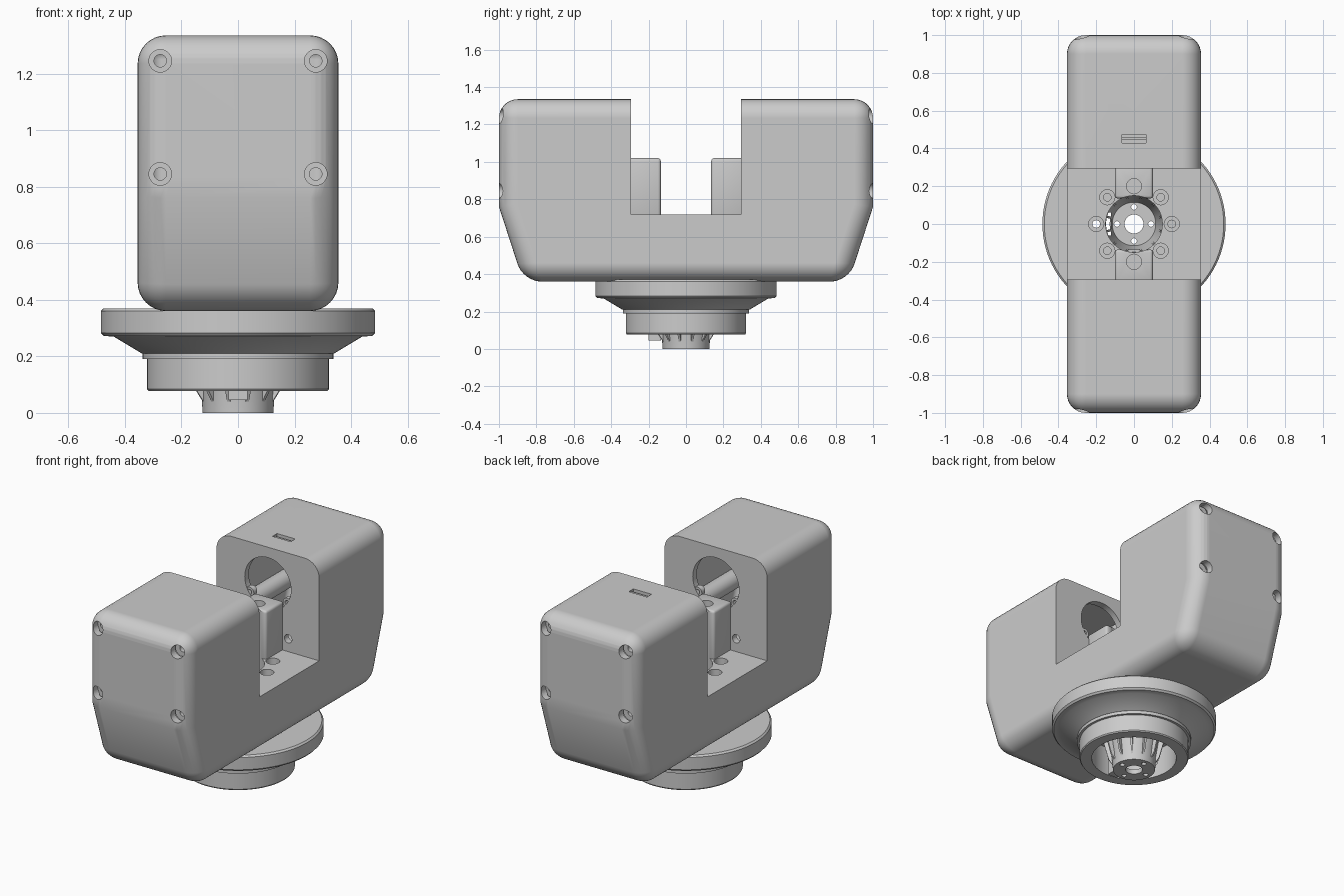
import bpy, bmesh, math
from mathutils import Matrix, Vector

if "Cube" in bpy.data.objects:
    bpy.data.objects.remove(bpy.data.objects["Cube"])


def make(name, bm):
    bmesh.ops.recalc_face_normals(bm, faces=bm.faces[:])
    me = bpy.data.meshes.new(name)
    bm.to_mesh(me)
    bm.free()
    ob = bpy.data.objects.new(name, me)
    bpy.context.collection.objects.link(ob)
    return ob


def box(name, lo, hi, bevel=0):
    bm = bmesh.new()
    lo, hi = Vector(lo), Vector(hi)
    m = Matrix.Translation((lo + hi) / 2) @ Matrix.Diagonal((*(hi - lo), 1))
    bmesh.ops.create_cube(bm, size=1, matrix=m)
    if bevel:
        bmesh.ops.bevel(bm, geom=bm.edges[:], offset=bevel, segments=3, profile=0.5, affect='EDGES')
    return make(name, bm)


def prism(name, pts, half, bevel=0, skip=()):
    """Profile in y,z extruded along x; edges along x at the skip points stay unbevelled."""
    bm = bmesh.new()
    f = bm.faces.new([bm.verts.new((-half, y, z)) for y, z in pts])
    r = bmesh.ops.extrude_face_region(bm, geom=[f])
    bmesh.ops.translate(bm, vec=(2 * half, 0, 0), verts=[v for v in r['geom'] if isinstance(v, bmesh.types.BMVert)])
    bmesh.ops.recalc_face_normals(bm, faces=bm.faces[:])
    if bevel:
        def kept(e):
            a, b = e.verts
            return abs(a.co.x - b.co.x) > 0.01 and any(abs(a.co.z - z) < 0.001 for z in skip)
        bmesh.ops.bevel(bm, geom=[e for e in bm.edges if not kept(e)], offset=bevel,
                        segments=8, profile=0.5, affect='EDGES')
    return make(name, bm)


def cylinders(name, items, axis='Z', seg=32):
    """items: (x, y, z, radius, length), centred."""
    bm = bmesh.new()
    rot = Matrix.Rotation(math.pi / 2, 4, 'X') if axis == 'Y' else Matrix()
    for x, y, z, r, d in items:
        bmesh.ops.create_cone(bm, cap_ends=True, segments=seg, radius1=r, radius2=r, depth=d,
                              matrix=Matrix.Translation((x, y, z)) @ rot)
    return make(name, bm)


def lathe(name, prof, seg=96):
    """Closed r,z profile turned around z."""
    bm = bmesh.new()
    rings = [[bm.verts.new((r * math.cos(2 * math.pi * i / seg), r * math.sin(2 * math.pi * i / seg), z))
              for i in range(seg)] for r, z in prof]
    for a, b in zip(rings, rings[1:] + rings[:1]):
        for i in range(seg):
            j = (i + 1) % seg
            bm.faces.new((a[i], a[j], b[j], b[i]))
    return make(name, bm)


def tube(name, r, hole, length, loc):
    ob = lathe(name, [(hole, -length / 2), (r, -length / 2), (r, length / 2), (hole, length / 2)], 32)
    ob.data.transform(Matrix.Translation(loc) @ Matrix.Rotation(math.pi / 2, 4, 'X'))
    return ob


def cut(target, cutter):
    m = target.modifiers.new('cut', 'BOOLEAN')
    m.operation, m.solver, m.object = 'DIFFERENCE', 'EXACT', cutter
    bpy.context.view_layer.objects.active = target
    bpy.ops.object.modifier_apply(modifier=m.name)
    bpy.data.objects.remove(cutter)


SIDES = (-1, 1)
CORNERS = [(x, z) for x in (-0.275, 0.275) for z in (0.845, 1.245)]
HOLE_Z = 1.11

# U-shaped housing: rounded block, hollow arms, central slot
body = prism('housing', [(-1, 1.335), (1, 1.335), (1, 0.76), (0.87, 0.36), (-0.87, 0.36), (-1, 0.76)],
             0.355, 0.1, (0.76,))
for s in SIDES:
    cut(body, prism('cavity', [(s * y, z) for y, z in
                               ((0.335, 1.29), (0.955, 1.29), (0.955, 0.77), (0.84, 0.41), (0.335, 0.41))],
                    0.31, 0.04, (0.77,)))
cut(body, box('slot', (-0.5, -0.295, 0.72), (0.5, 0.295, 1.5)))

# screw recesses in the end faces, shaft openings and small holes in the slot walls
cut(body, cylinders('end_holes', [(x, s * 1.0, z, 0.04, 0.15) for s in SIDES for x, z in CORNERS], 'Y'))
cut(body, cylinders('wall_holes', [(0, s * 0.315, HOLE_Z, 0.16, 0.07) for s in SIDES]
                    + [(x, s * 0.315, 0.8, 0.026, 0.07) for s in SIDES for x in (-0.14, 0.14)], 'Y', 48))

# small socket in the top of the rear arm
cut(body, box('socket', (-0.063, 0.43, 1.302), (0.063, 0.475, 1.4)))
box('socket_tongue', (-0.063, 0.447, 1.295), (0.063, 0.458, 1.325))

# clamp pads standing in the slot
ring = [(0.2 * math.cos(i * math.pi / 4), 0.2 * math.sin(i * math.pi / 4)) for i in range(8)]
for s in SIDES:
    ys = sorted((s * 0.135, s * 0.31))
    pad = box('clamp_pad', (-0.1, ys[0], 0.70), (0.1, ys[1], 1.02), 0.015)
    cut(pad, cylinders('pad_bore', [(0, 0, 0.9, 0.15, 0.6)], seg=96))
    cut(pad, cylinders('pad_hole', [(0, s * 0.2, 1.0, 0.04, 0.3)]))

# screw posts inside the arms and ears on the shaft openings
for s in SIDES:
    for x, z in CORNERS:
        tube('screw_post', 0.055, 0.022, 0.61, (x, s * 0.63, z))
    for x in (-0.13, 0.13):
        tube('opening_ear', 0.03, 0.015, 0.034, (x, s * 0.316, HOLE_Z - 0.09))

# turntable base with hollow collar
base = lathe('turntable', [(0.15, 0.37), (0.475, 0.37), (0.485, 0.36), (0.485, 0.283), (0.475, 0.272),
                           (0.44, 0.27), (0.34, 0.21), (0.337, 0.21), (0.337, 0.19), (0.322, 0.19),
                           (0.322, 0.085), (0.317, 0.078), (0.25, 0.078), (0.25, 0.26), (0.15, 0.26)])

# floor bore, ring of screw holes, and one hole passing right through
cut(body, cylinders('bore', [(0, 0, 0.5, 0.15, 0.6)], seg=96))
cut(body, cylinders('floor_recess', [(x, y, 0.72, 0.04, 0.12) for x, y in ring]))
cut(body, cylinders('floor_holes', [(x, y, 0.62, 0.02, 0.2) for x, y in ring[:4] + ring[5:]]
                    + [(-0.2, 0, 0.5, 0.02, 0.6)]))
cut(base, cylinders('base_hole', [(-0.2, 0, 0.32, 0.02, 0.3)]))

# ribbed hub
hub = lathe('hub', [(0.05, 0), (0.125, 0), (0.13, 0.08), (0.16, 0.27), (0.15, 0.27), (0.115, 0.03), (0.05, 0.03)])
cut(hub, cylinders('hub_holes', [(x * 0.45, y * 0.45, 0, 0.015, 0.2) for x, y in ring[::2]]))
cut(hub, box('hub_gap', (-0.2, -0.06, 0.06), (-0.122, 0.06, 0.255)))
for i in range(12):
    rib = prism('hub_rib', [(0.118, 0.025), (0.15, 0.075), (0.2, 0.265), (0.145, 0.265)], 0.006)
    rib.data.transform(Matrix.Rotation(math.radians(15 + 30 * i), 4, 'Z'))
box('stop_pin', (-0.033, -0.2, 0.045), (0.033, -0.135, 0.265))

# smooth shading with sharp edges kept
bpy.ops.object.select_all(action='SELECT')
bpy.context.view_layer.objects.active = body
bpy.ops.object.shade_smooth_by_angle(angle=math.radians(30))
wn = body.modifiers.new('normals', 'WEIGHTED_NORMAL')
wn.keep_sharp = True
